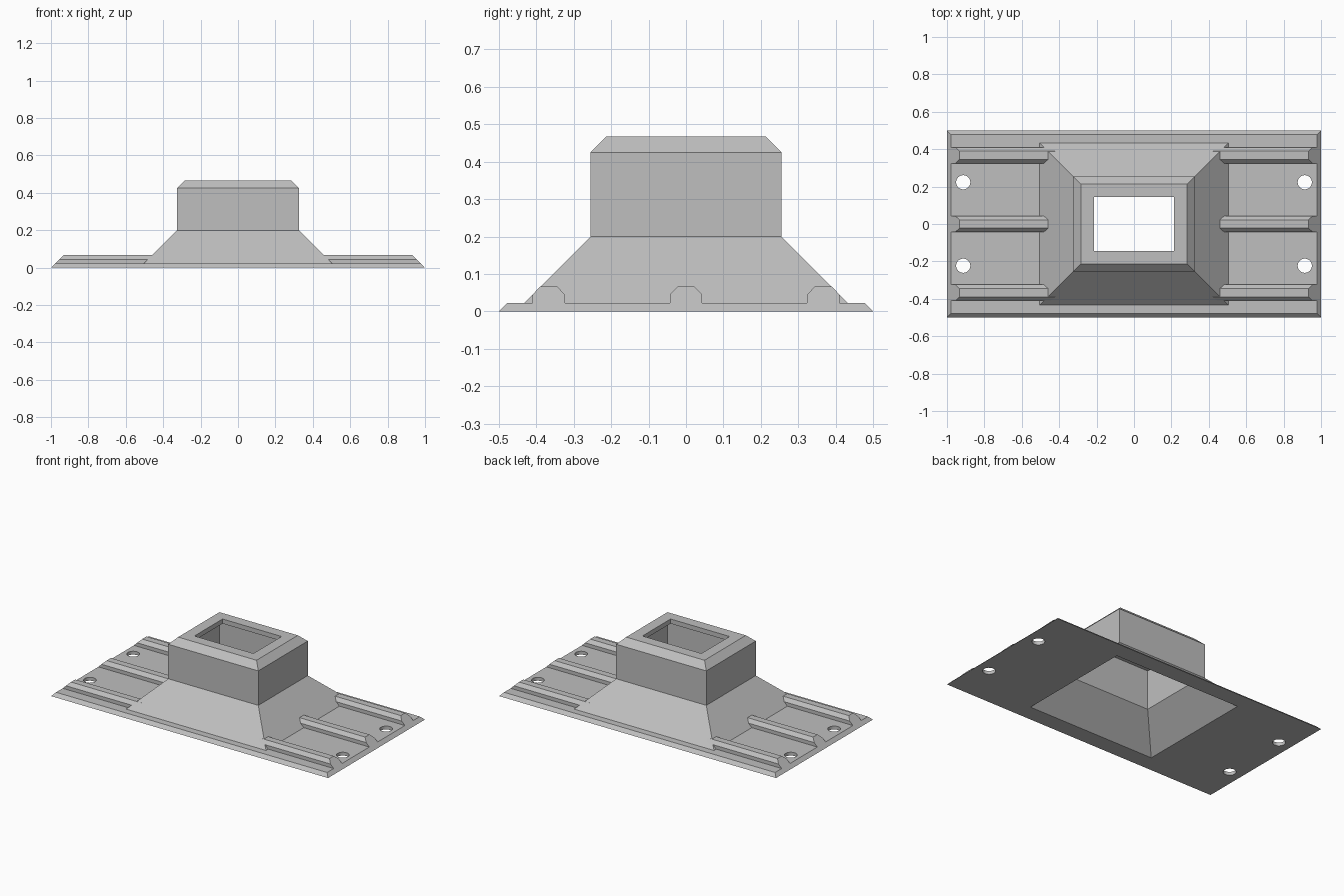
import bpy
import bmesh

cube = bpy.data.objects.get("Cube")
if cube:
    bpy.data.objects.remove(cube, do_unlink=True)

# Single flat grey
GREY = (0.52, 0.52, 0.52, 1.0)
grey = bpy.data.materials.new("plain_grey")
grey.use_nodes = True
grey.diffuse_color = GREY
bsdf = next(n for n in grey.node_tree.nodes if n.type == 'BSDF_PRINCIPLED')
bsdf.inputs["Base Color"].default_value = GREY


def finish(name, bm):
    """Turn a bmesh into a flat shaded grey object."""
    bmesh.ops.recalc_face_normals(bm, faces=bm.faces)
    mesh = bpy.data.meshes.new(name)
    bm.to_mesh(mesh)
    bm.free()
    mesh.materials.append(grey)
    obj = bpy.data.objects.new(name, mesh)
    bpy.context.collection.objects.link(obj)
    return obj


def bridge(bm, a, b):
    """Join two rings of equal length with quads."""
    n = len(a)
    for i in range(n):
        j = (i + 1) % n
        bm.faces.new((a[i], a[j], b[j], b[i]))


def rectangular_shell(name, profile):
    """Closed hollow shell from (half x, half y, z) rectangles."""
    bm = bmesh.new()
    rings = [[bm.verts.new((sx * hx, sy * hy, z))
              for sx, sy in ((1, 1), (-1, 1), (-1, -1), (1, -1))]
             for hx, hy, z in profile]
    for i, ring in enumerate(rings):
        bridge(bm, ring, rings[(i + 1) % len(rings)])
    return finish(name, bm)


# Flange, sloped hood and chamfered collar, outside then inside
body = rectangular_shell("flanged_hood", [
    (1.0, 0.5, 0.0),          # flange underside edge
    (0.978, 0.478, 0.022),    # flange top edge
    (0.505, 0.433, 0.022),    # foot of the slope
    (0.325, 0.255, 0.2),      # foot of the collar
    (0.325, 0.255, 0.425),
    (0.283, 0.213, 0.467),    # collar chamfer
    (0.213, 0.145, 0.467),    # opening
    (0.213, 0.145, 0.437),    # lip underside
    (0.28, 0.21, 0.437),
    (0.28, 0.21, 0.18),       # inner slope
    (0.458, 0.39, 0.0),
])

# Bolt holes through the flange
bm = bmesh.new()
for sx in (-1, 1):
    for sy in (-1, 1):
        made = bmesh.ops.create_cone(bm, cap_ends=True, segments=32,
                                     radius1=0.038, radius2=0.038, depth=0.2)
        bmesh.ops.translate(bm, verts=made["verts"],
                            vec=(sx * 0.913, sy * 0.223, 0))
cutter = finish("bolt_hole_cutter", bm)
cutter.hide_render = True
cut = body.modifiers.new("bolt_holes", 'BOOLEAN')
cut.operation = 'DIFFERENCE'
cut.solver = 'EXACT'
cut.object = cutter
bpy.context.view_layer.objects.active = body
bpy.ops.object.modifier_apply(modifier=cut.name)
bpy.data.objects.remove(cutter, do_unlink=True)


def rib(name, side, y):
    """Chamfered stiffening rib, ends sloped to follow flange and hood."""
    section = [(-0.043, 0.022), (-0.043, 0.045), (-0.022, 0.067),
               (0.022, 0.067), (0.043, 0.045), (0.043, 0.022)]
    bm = bmesh.new()
    inner, outer = [[bm.verts.new((side * (reach - z), y + dy, z))
                     for dy, z in section] for reach in (0.49, 1.0)]
    bridge(bm, inner, outer)
    bm.faces.new(inner)
    bm.faces.new(outer)
    return finish(name, bm)


# Three ribs on each end of the flange
for side, side_name in ((1, "left"), (-1, "right")):
    for y, place in ((-0.367, "front"), (0, "middle"), (0.367, "back")):
        rib(f"{side_name}_{place}_rib", side, y)
